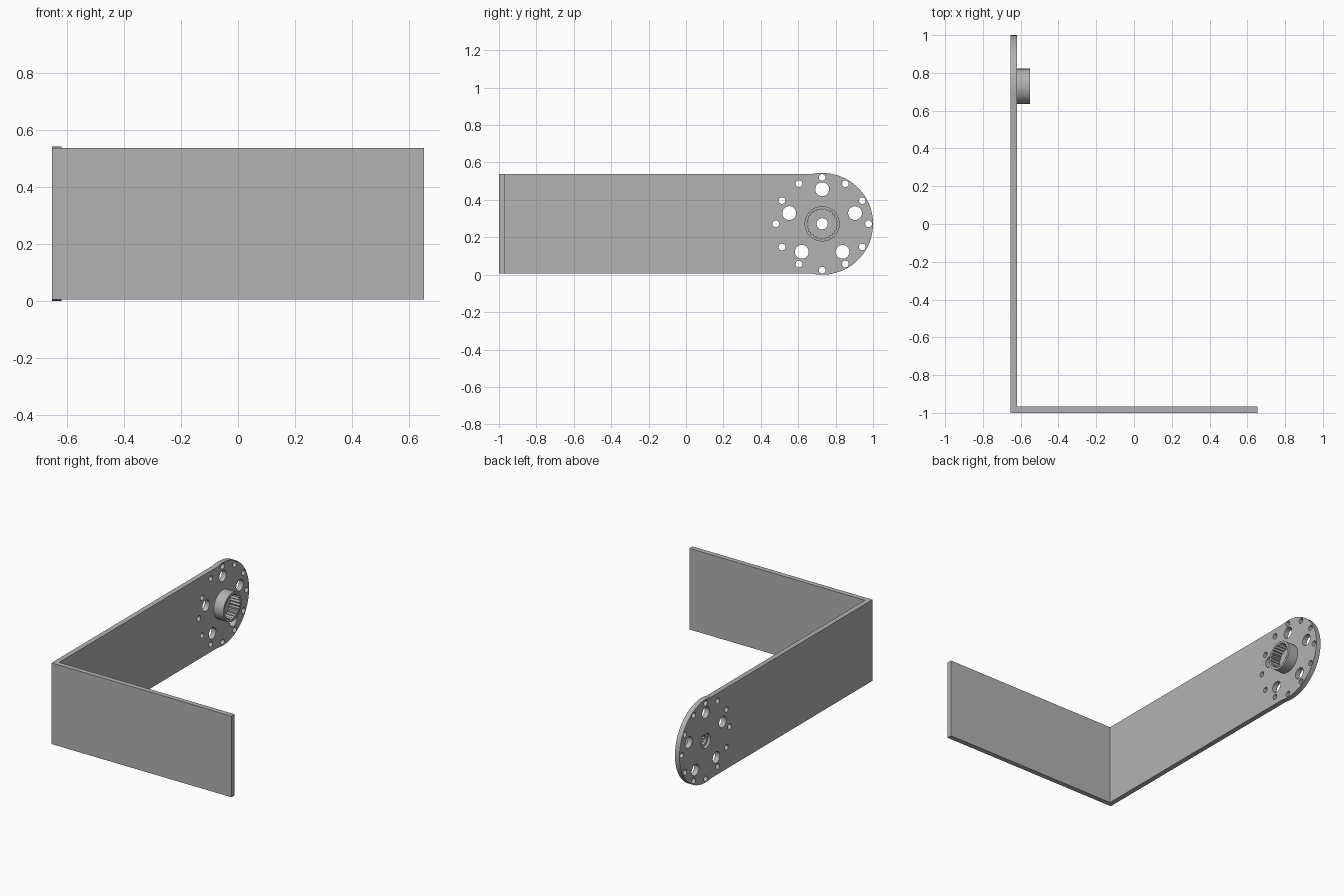
import bpy
import bmesh
from math import sin, cos, pi, sqrt, radians, atan2

if "Cube" in bpy.data.objects:
    bpy.data.objects.remove(bpy.data.objects["Cube"], do_unlink=True)

# Main dimensions
HALF_W = 0.653
THICK = 0.033
LOW, HIGH = 0.006, 0.538
CY, CZ, R = 0.728, 0.272, 0.272
X_OUT, X_IN = -HALF_W, -HALF_W + THICK
HUB_END = -0.55

grey = bpy.data.materials.new("plain grey")
grey.use_nodes = True
colour = (0.448, 0.448, 0.448, 1)
grey.diffuse_color = colour
grey.node_tree.nodes["Principled BSDF"].inputs["Base Color"].default_value = colour


def circle(y, z, r, n):
    return [(y + r * cos(2 * pi * i / n), z + r * sin(2 * pi * i / n)) for i in range(n)]


def prisms(name, outlines, x0, x1):
    """Extrude one or more closed y-z outlines along x into one object."""
    bm = bmesh.new()
    for outline in outlines:
        face = bm.faces.new([bm.verts.new((x0, y, z)) for y, z in outline])
        out = bmesh.ops.extrude_face_region(bm, geom=[face])
        moved = [v for v in out["geom"] if isinstance(v, bmesh.types.BMVert)]
        bmesh.ops.translate(bm, verts=moved, vec=(x1 - x0, 0, 0))
    bmesh.ops.recalc_face_normals(bm, faces=bm.faces)
    mesh = bpy.data.meshes.new(name)
    bm.to_mesh(mesh)
    bm.free()
    mesh.materials.append(grey)
    obj = bpy.data.objects.new(name, mesh)
    bpy.context.collection.objects.link(obj)
    return obj


def cut(obj, cutter):
    """Subtract the cutter from the part and remove it."""
    mod = obj.modifiers.new("cut", 'BOOLEAN')
    mod.operation = 'DIFFERENCE'
    mod.solver = 'EXACT'
    mod.object = cutter
    cutter.hide_render = True
    bpy.context.view_layer.update()
    deps = bpy.context.evaluated_depsgraph_get()
    mesh = bpy.data.meshes.new_from_object(obj.evaluated_get(deps))
    obj.modifiers.clear()
    obj.data = mesh
    bpy.data.objects.remove(cutter, do_unlink=True)


# Front plate
front = prisms("front_plate", [[(-1, LOW), (-1 + THICK, LOW), (-1 + THICK, HIGH), (-1, HIGH)]],
               -HALF_W, HALF_W)

# Side arm with a round end
dz = CZ - LOW
start = atan2(-dz, -sqrt(R * R - dz * dz))
sweep = -2 * start
arc = [(CY + R * cos(start + sweep * i / 72), CZ + R * sin(start + sweep * i / 72))
       for i in range(73)]
arm = prisms("side_arm", [[(-1 + THICK, LOW)] + arc + [(-1 + THICK, HIGH)]], X_OUT, X_IN)

# Bolt holes: large ring of five, small ring of twelve, centre screw hole
holes = [circle(CY, CZ, 0.03, 32)]
for count, ring, r in ((5, 0.185, 0.037), (12, 0.248, 0.018)):
    for i in range(count):
        a = pi / 2 + 2 * pi * i / count
        holes.append(circle(CY + ring * cos(a), CZ + ring * sin(a), r, 32))
cut(arm, prisms("hole_cutter", holes, X_OUT - 0.1, X_IN + 0.1))

# Counterbore for the screw head on the outer side
cut(arm, prisms("counterbore_cutter", [circle(CY, CZ, 0.048, 32)], X_OUT - 0.1, X_OUT + 0.018))

# Hub with a toothed bore
hub = prisms("splined_hub", [circle(CY, CZ, 0.094, 64)], X_IN - 0.002, HUB_END)
TEETH = 25
bore = []
for i in range(TEETH * 2):
    a = pi * i / TEETH
    r = 0.083 if i % 2 else 0.074
    bore.append((CY + r * cos(a), CZ + r * sin(a)))
cut(hub, prisms("bore_cutter", [bore], X_IN - 0.1, HUB_END + 0.1))

# Smooth round walls, keep edges sharp
bpy.ops.object.select_all(action='DESELECT')
for obj in (arm, hub):
    obj.select_set(True)
bpy.context.view_layer.objects.active = arm
bpy.ops.object.shade_smooth_by_angle(angle=radians(25))
